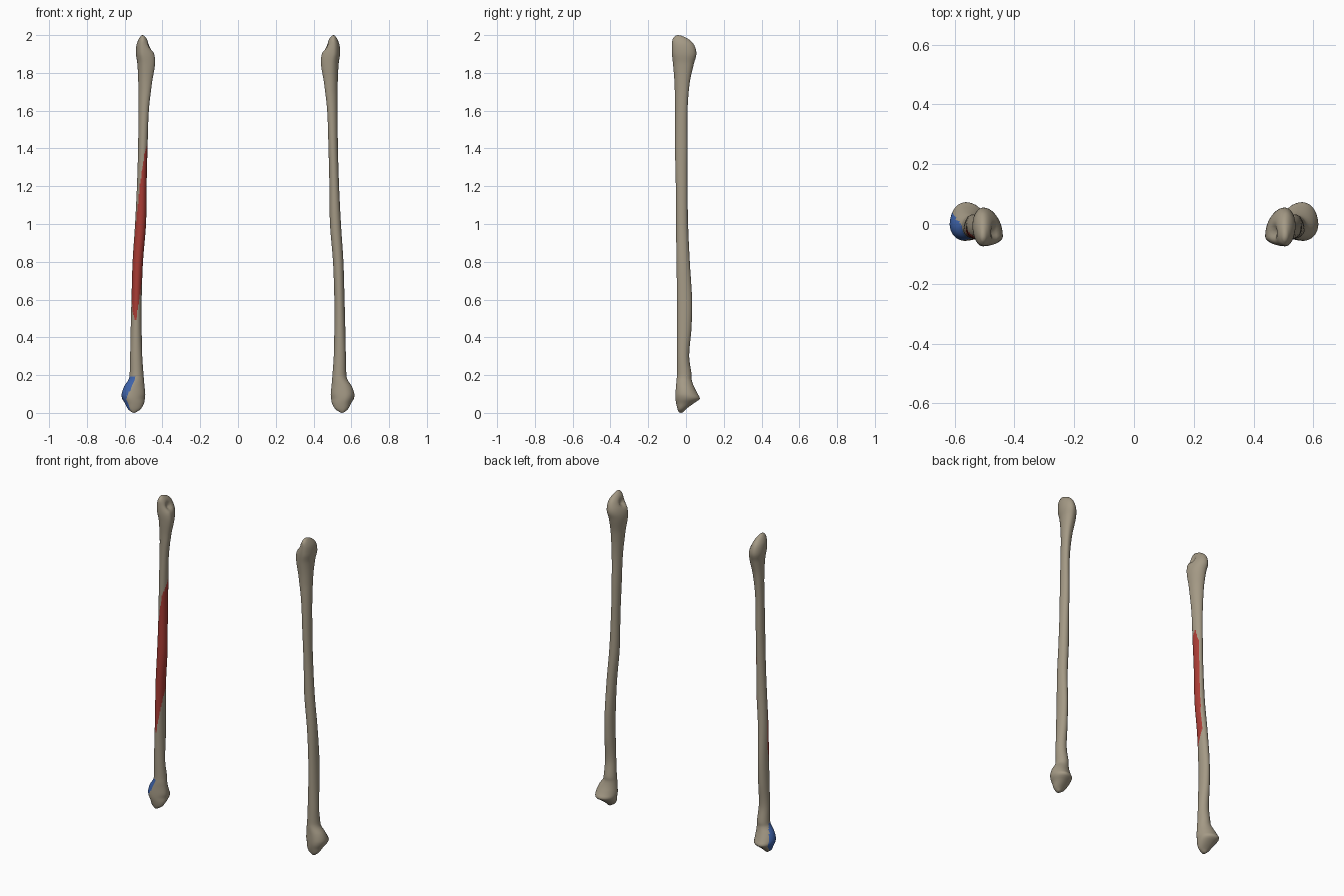
import bpy, bmesh, math
from mathutils import Vector

if "Cube" in bpy.data.objects:
    bpy.data.objects.remove(bpy.data.objects["Cube"])

SEG = 40


def material(name, rgb):
    m = bpy.data.materials.new(name)
    m.diffuse_color = (*rgb, 1)
    m.use_nodes = True
    m.node_tree.nodes["Principled BSDF"].inputs["Base Color"].default_value = m.diffuse_color
    return m


MATS = [material("bone", (0.37, 0.32, 0.235)),
        material("muscle red", (0.40, 0.045, 0.035)),
        material("joint blue", (0.05, 0.13, 0.42))]

# Cross-sections, bottom to top: z, inner x, outer x, front y, back y
SECTIONS = [
    (0.003, .540, .562, -.038, -.015), (0.02, .515, .582, -.045, .000),
    (0.05, .498, .598, -.052, .040), (0.075, .493, .613, -.056, .073),
    (0.10, .491, .616, -.056, .062), (0.14, .495, .603, -.053, .042),
    (0.175, .498, .580, -.050, .030), (0.20, .500, .574, -.048, .030),
    (0.30, .507, .571, -.048, .017), (0.45, .510, .568, -.048, .029),
    (0.60, .510, .564, -.048, .032), (0.80, .503, .558, -.050, .020),
    (1.00, .487, .545, -.053, .011), (1.20, .484, .535, -.054, .008),
    (1.40, .479, .529, -.058, .008), (1.60, .472, .527, -.058, .008),
    (1.75, .455, .528, -.061, .020), (1.85, .439, .533, -.069, .042),
    (1.90, .444, .540, -.074, .055), (1.95, .467, .537, -.074, .042),
    (1.98, .483, .525, -.070, .012), (1.997, .497, .513, -.055, -.025),
]
# Where each section bulges: z, back shift, front shift (of width), inner shift, outer shift (of depth)
SKEW = [(0, .10, .10, -.05, -.05), (0.10, .08, .10, -.10, -.05), (0.2, 0, 0, 0, 0),
        (1.3, 0, 0, 0, 0), (1.7, .18, -.1, -.22, .10), (1.9, .12, .12, -.25, .05),
        (2.0, 0, 0, 0, 0)]
# Limits in degrees of the painted patches, going around the shaft
RED = [(0.49, -105, -90), (0.60, -165, -60), (0.70, -170, -25), (0.80, -170, 42),
       (1.00, -150, 52), (1.20, -115, 55), (1.38, -65, 55), (1.46, 10, 25)]
BLUE = [(0.015, 145, 235), (0.07, 145, 236), (0.11, 145, 258), (0.16, 152, 265), (0.188, 175, 260)]


def linear(table, z):
    for a, b in zip(table, table[1:]):
        if a[0] <= z <= b[0]:
            t = (z - a[0]) / (b[0] - a[0])
            return [p + (q - p) * t for p, q in zip(a[1:], b[1:])]
    return None


def smooth_sections():
    """Hermite-interpolated sections along the bone."""
    def slope(i, k):
        lo, hi = SECTIONS[max(i - 1, 0)], SECTIONS[min(i + 1, len(SECTIONS) - 1)]
        return (hi[k] - lo[k]) / (hi[0] - lo[0])
    out = []
    for i in range(len(SECTIONS) - 1):
        a, b = SECTIONS[i], SECTIONS[i + 1]
        h = b[0] - a[0]
        n = max(3, math.ceil(h / 0.014))
        for j in range(n):
            t = j / n
            row = [a[0] + h * t]
            for k in range(1, 5):
                row.append((2*t**3 - 3*t*t + 1) * a[k] + (t**3 - 2*t*t + t) * h * slope(i, k)
                           + (3*t*t - 2*t**3) * b[k] + (t**3 - t*t) * h * slope(i + 1, k))
            out.append(row)
    out.append(list(SECTIONS[-1]))
    return out


def section_point(row, u):
    """Point on a four-quadrant ellipse whose extremes can be shifted."""
    z, x0, x1, y0, y1 = row
    sb, sf, si, so = linear(SKEW, z)
    w, d = x1 - x0, y1 - y0
    mx, my = (x0 + x1) / 2, (y0 + y1) / 2
    c, s = math.cos(u), math.sin(u)
    px = mx + w * (sb if s >= 0 else sf)
    py = my + d * (so if c >= 0 else si)
    p = Vector((px + ((x1 - px) if c >= 0 else (px - x0)) * c,
                py + ((y1 - py) if s >= 0 else (py - y0)) * s, z))
    # Small hollow of the joint facet on the head
    g = math.exp(-((p - Vector((.466, -.028, 1.94))).length / 0.02) ** 2)
    return p + Vector((.018, 0, -.012)) * g


def inside(table, z, ang):
    lim = linear(table, z)
    return lim is not None and (ang - lim[0]) % 360 <= lim[1] - lim[0]


def leg_bone(name, side, painted):
    bm = bmesh.new()
    rows = smooth_sections()
    rings = []
    for row in rows:
        ring = []
        for i in range(SEG):
            p = section_point(row, 2 * math.pi * i / SEG)
            ring.append(bm.verts.new((p.x * side, p.y, p.z)))
        rings.append(ring)
    for r in range(len(rings) - 1):
        z = (rows[r][0] + rows[r + 1][0]) / 2
        for i in range(SEG):
            j = (i + 1) % SEG
            f = bm.faces.new((rings[r][i], rings[r][j], rings[r + 1][j], rings[r + 1][i]))
            ang = 360 * (i + 0.5) / SEG
            if side < 0:
                ang = 180 - ang
            if painted and inside(RED, z, ang):
                f.material_index = 1
            elif painted and inside(BLUE, z, ang):
                f.material_index = 2
    # Rounded end caps
    for ring, z in ((rings[0], 0.0), (rings[-1], 2.0)):
        mid = sum((v.co for v in ring), Vector()) / SEG
        tip = bm.verts.new((mid.x, mid.y, z))
        for i in range(SEG):
            bm.faces.new((ring[i], ring[(i + 1) % SEG], tip))
    bmesh.ops.recalc_face_normals(bm, faces=bm.faces)
    for f in bm.faces:
        f.smooth = True
    me = bpy.data.meshes.new(name)
    bm.to_mesh(me)
    bm.free()
    for m in MATS:
        me.materials.append(m)
    ob = bpy.data.objects.new(name, me)
    bpy.context.collection.objects.link(ob)
    return ob


leg_bone("plain_leg_bone", 1, False)
leg_bone("painted_leg_bone", -1, True)
